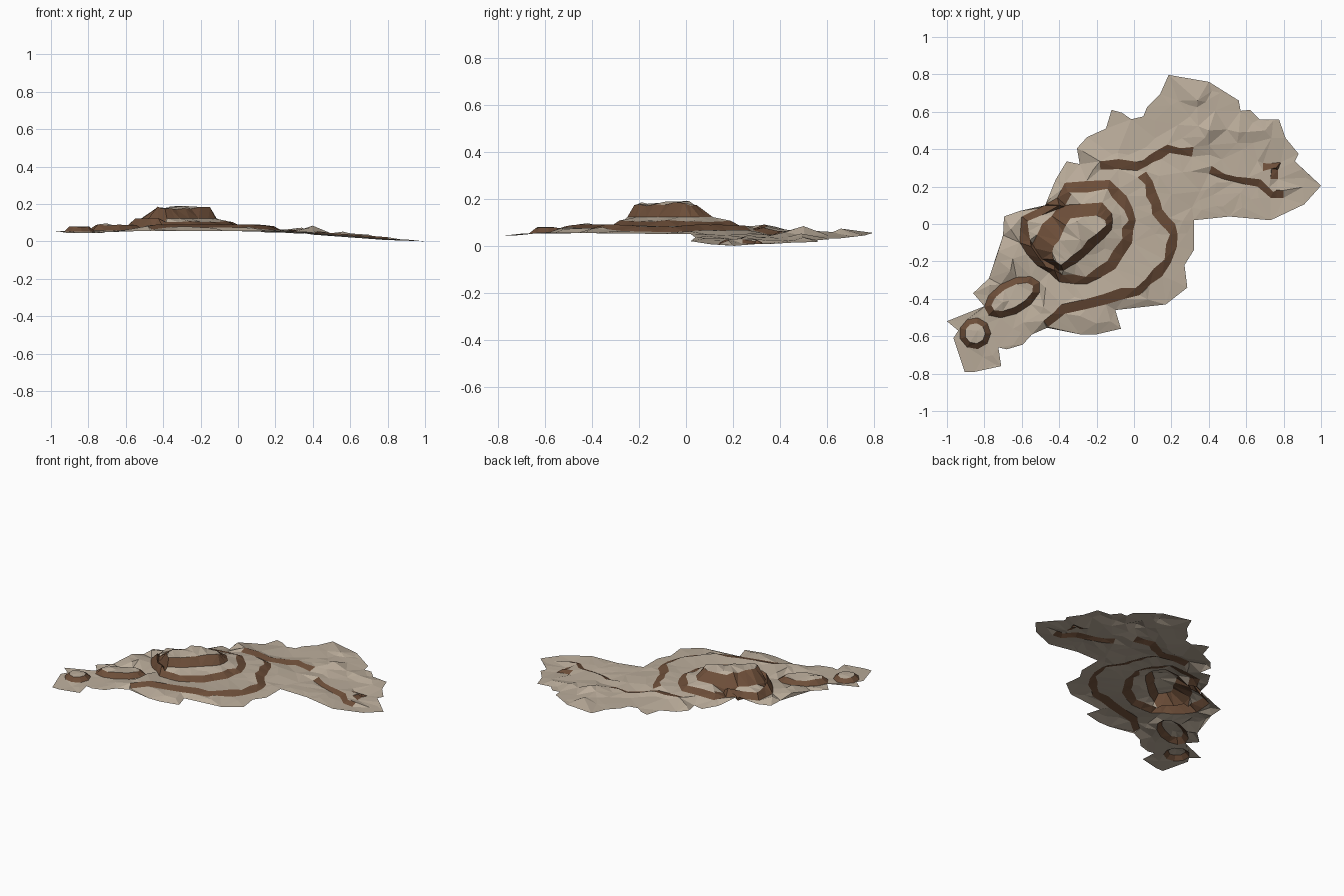
import bpy, math, random
from mathutils import Vector
from mathutils.geometry import delaunay_2d_cdt

if "Cube" in bpy.data.objects:
    bpy.data.objects.remove(bpy.data.objects["Cube"])

random.seed(4)
V = lambda pts: [Vector(p) for p in pts]
clamp = lambda t: max(0.0, min(1.0, t))

# Outer edge of the land sheet
outline = V([(.185,.797),(.40,.76),(.56,.66),(.57,.605),(.62,.61),(.67,.56),(.775,.56),(.81,.46),
    (.88,.375),(.86,.335),(1,.205),(.91,.105),(.73,.02),(.51,.04),(.32,.02),(.32,-.14),(.27,-.22),
    (.285,-.34),(.17,-.43),(-.10,-.46),(-.07,-.56),(-.2,-.59),(-.29,-.59),(-.465,-.555),(-.545,-.59),
    (-.595,-.645),(-.68,-.67),(-.725,-.66),(-.71,-.76),(-.85,-.79),(-.905,-.79),(-.965,-.61),
    (-.94,-.57),(-1,-.52),(-.80,-.44),(-.86,-.37),(-.775,-.29),(-.70,-.06),(-.695,.04),(-.61,.07),
    (-.475,.10),(-.42,.235),(-.36,.335),(-.29,.32),(-.305,.405),(-.25,.465),(-.15,.51),(-.12,.61),
    (-.065,.595),(-.015,.56),(.05,.575),(.07,.625),(.14,.695)])


def inside(p, poly):
    hit = False
    for a, b in zip(poly, poly[1:] + poly[:1]):
        if (a.y > p.y) != (b.y > p.y) and p.x < a.x + (p.y - a.y) / (b.y - a.y) * (b.x - a.x):
            hit = not hit
    return hit


def base(p):
    return .055 * (1 - clamp((p.x - .25) / .75)) - .012 * clamp((-p.y - .6) / .2)


# Small rock heaps: x, y, radius, height
rocks = [(.40,.50,.12,.04),(.34,.66,.06,.025),(.56,.49,.09,.02),(.70,.50,.07,.014)]


def ground(p):
    r = (p - Vector((-.3, -.07))).length
    z = base(p) + .028 * clamp((.62 - r) / .2)
    return z + max(h * clamp(1 - (p - Vector((x, y))).length / q) for x, y, q, h in rocks)


def densify(pts, closed=True):
    out = []
    ends = pts[1:] + (pts[:1] if closed else [])
    for a, b in zip(pts, ends):
        j = Vector((random.uniform(-.008, .008), random.uniform(-.008, .008)))
        out += [a, (a + b) / 2 + j]
    return out if closed else out + [pts[-1]]


def offset(pts, w, closed=True):
    # shift a counter-clockwise line to its left by an uneven width
    out, n = [], len(pts)
    for i, p in enumerate(pts):
        a = pts[i - 1] if closed or i else p
        b = pts[(i + 1) % n] if closed or i < n - 1 else p
        d = (b - a).normalized()
        out.append(p + Vector((-d.y, d.x)) * w * random.uniform(.75, 1.25))
    return out


def ellipse(cx, cy, a, b, turn, n=11):
    c, s = math.cos(turn), math.sin(turn)
    return [Vector((cx + a*math.cos(t)*c - b*math.sin(t)*s, cy + a*math.cos(t)*s + b*math.sin(t)*c))
            for t in (i * math.tau / n for i in range(n))]


# Closed cliffs: outer loop, inner loop, low z, high z, roughness
shelf = densify(V([(-.41,.14),(-.60,.04),(-.61,-.1),(-.52,-.22),(-.4,-.31),(-.25,-.32),(-.1,-.24),
                   (-.01,-.1),(.01,.02),(-.04,.15),(-.13,.235),(-.37,.22)]))
mesa_foot = densify(V([(-.40,.10),(-.49,.0),(-.55,-.12),(-.47,-.23),(-.38,-.25),(-.31,-.21),
                       (-.21,-.12),(-.12,-.03),(-.12,.06),(-.17,.115)]))
mesa_rim = densify(V([(-.34,.03),(-.38,-.04),(-.43,-.12),(-.43,-.19),(-.39,-.22),(-.33,-.17),
                      (-.25,-.09),(-.15,-.01),(-.155,.02),(-.20,.045)]))
rings = [(shelf, offset(shelf, .05), .083, .106, .004),
         (mesa_foot, mesa_rim, .122, .178, .008),
         (ellipse(-.65,-.39,.165,.09,.5), ellipse(-.65,-.39,.125,.055,.5), .058, .085, .006),
         (ellipse(-.85,-.585,.085,.085,0,9), ellipse(-.85,-.585,.055,.055,0,9), .053, .077, .004)]

# Open cliff strips: lower edge, width (high side on the left)
strips = [(V([(-.46,-.55),(-.37,-.48),(-.15,-.43),(.03,-.38),(.15,-.28),(.23,-.12),(.22,.0),
              (.15,.08),(.12,.17),(.065,.28)]), .05),
          (V([(-.18,.29),(.02,.285),(.10,.33),(.19,.38),(.31,.36)]), .045),
          (V([(.40,.27),(.54,.225),(.66,.2),(.73,.14),(.8,.14)]), .035),
          (V([(.77,.24),(.785,.33),(.69,.325)]), .035)]

verts, heights, edges = [], [], []


def add_line(pts, zs, closed=True):
    s, n = len(verts), len(pts)
    verts.extend(pts)
    heights.extend(zs)
    edges.extend((s + i, s + (i + 1) % n) for i in range(n if closed else n - 1))


add_line(outline, [base(p) for p in outline])
bands = []
for outer, inner, lo, hi, rough in rings:
    add_line(outer, [min(lo, .083 + .05 * (p.x + .25)) if outer is shelf else lo for p in outer])
    add_line(inner, [hi + random.uniform(-rough, rough) for _ in inner])
    bands.append((outer, inner))
for line, w in strips:
    low = densify(line, False)
    high = offset(low, w, False)
    poly = low + high[::-1]
    add_line(poly, [ground(p) - .008 for p in low] + [ground(p) + .008 for p in high[::-1]])
    bands.append((poly, None))


def in_band(p):
    return any(inside(p, o) and not (i and inside(p, i)) for o, i in bands)


# Loose points give the terrain its broken facets
for _ in range(480):
    p = Vector((random.uniform(-1, 1), random.uniform(-.8, .8)))
    if not inside(p, outline) or in_band(p):
        continue
    if min((p - q).length for q in verts) < .03:
        continue
    z = ground(p) + random.uniform(-.003, .003)
    for outer, inner, lo, hi, rough in rings:
        if inside(p, inner):
            z = hi + .006 + random.uniform(-rough, rough)
    verts.append(p)
    heights.append(z)
for x, y, q, h in rocks:
    verts.append(Vector((x, y)))
    heights.append(ground(verts[-1]))

pts, _, tris, origin, _, _ = delaunay_2d_cdt(verts, edges, [], 0, 1e-5)
co = [(p.x, p.y, max(0, heights[o[0]] if o else ground(p))) for p, o in zip(pts, origin)]


def make_part(name, faces, colour):
    used = sorted({i for f in faces for i in f})
    remap = {v: k for k, v in enumerate(used)}
    me = bpy.data.meshes.new(name)
    me.from_pydata([co[i] for i in used], [], [[remap[i] for i in f] for f in faces])
    mat = bpy.data.materials.new(name + "_colour")
    mat.diffuse_color = colour
    mat.use_nodes = True
    mat.node_tree.nodes["Principled BSDF"].inputs["Base Color"].default_value = mat.diffuse_color
    me.materials.append(mat)
    bpy.context.collection.objects.link(bpy.data.objects.new(name, me))


# Split the triangulated sheet into pale ground and brown cliffs
sand, cliff = [], []
for f in tris:
    c = (pts[f[0]] + pts[f[1]] + pts[f[2]]) / 3
    if inside(c, outline):
        (cliff if in_band(c) else sand).append(f)
make_part("sandy_ground", sand, (.50, .42, .33, 1))
make_part("cliff_bands", cliff, (.15, .075, .04, 1))
